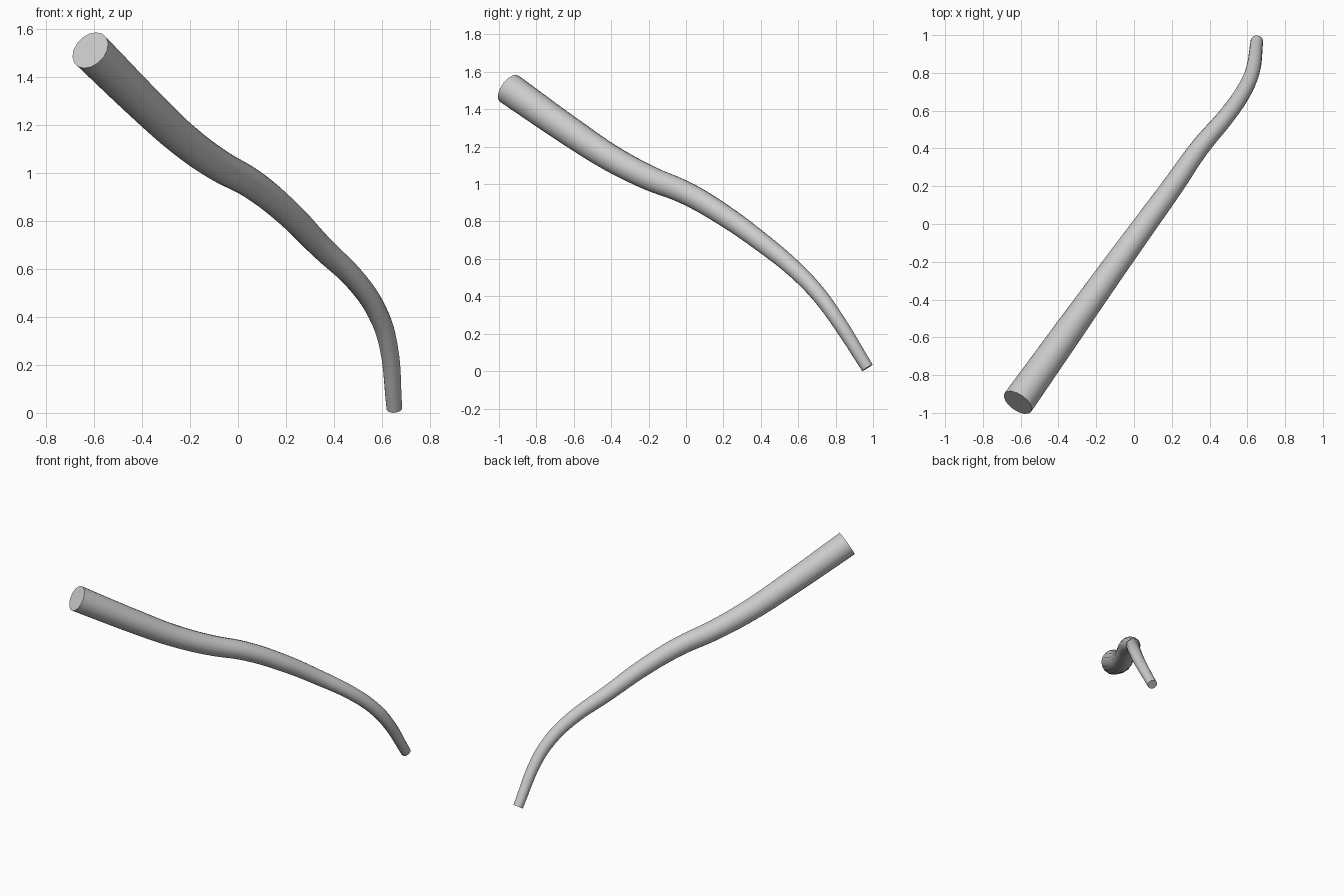
import bpy

if "Cube" in bpy.data.objects:
    bpy.data.objects.remove(bpy.data.objects["Cube"])

# Centre line of the branch: x, y, z, radius
path = [
    (-0.615, -0.945, 1.510, 0.086),
    (-0.370, -0.600, 1.268, 0.078),
    (-0.228, -0.400, 1.138, 0.072),
    (-0.085, -0.200, 1.034, 0.067),
    (0.060, 0.000, 0.952, 0.062),
    (0.205, 0.200, 0.835, 0.057),
    (0.345, 0.400, 0.692, 0.051),
    (0.500, 0.585, 0.540, 0.045),
    (0.582, 0.705, 0.415, 0.042),
    (0.625, 0.800, 0.287, 0.039),
    (0.651, 0.970, 0.018, 0.033),
]

# Tapered round tube swept along the line, capped at both ends
curve = bpy.data.curves.new("branch", "CURVE")
curve.dimensions = "3D"
curve.resolution_u = 5
curve.bevel_depth = 1.0
curve.bevel_resolution = 6
curve.use_fill_caps = True
spline = curve.splines.new("BEZIER")
spline.bezier_points.add(len(path) - 1)
for point, (x, y, z, r) in zip(spline.bezier_points, path):
    point.co = (x, y, z)
    point.radius = r
    point.handle_left_type = point.handle_right_type = "AUTO"

branch = bpy.data.objects.new("branch", curve)
bpy.context.collection.objects.link(branch)
bpy.context.view_layer.objects.active = branch
branch.select_set(True)
bpy.ops.object.convert(target="MESH")

# Weld the caps to the tube, keep their rims sharp
branch = bpy.context.object
branch.name = "branch"
bpy.ops.object.mode_set(mode="EDIT")
bpy.ops.mesh.select_all(action="SELECT")
bpy.ops.mesh.remove_doubles(threshold=0.0005)
bpy.ops.mesh.normals_make_consistent(inside=False)
bpy.ops.object.mode_set(mode="OBJECT")
bpy.ops.object.shade_smooth_by_angle()
